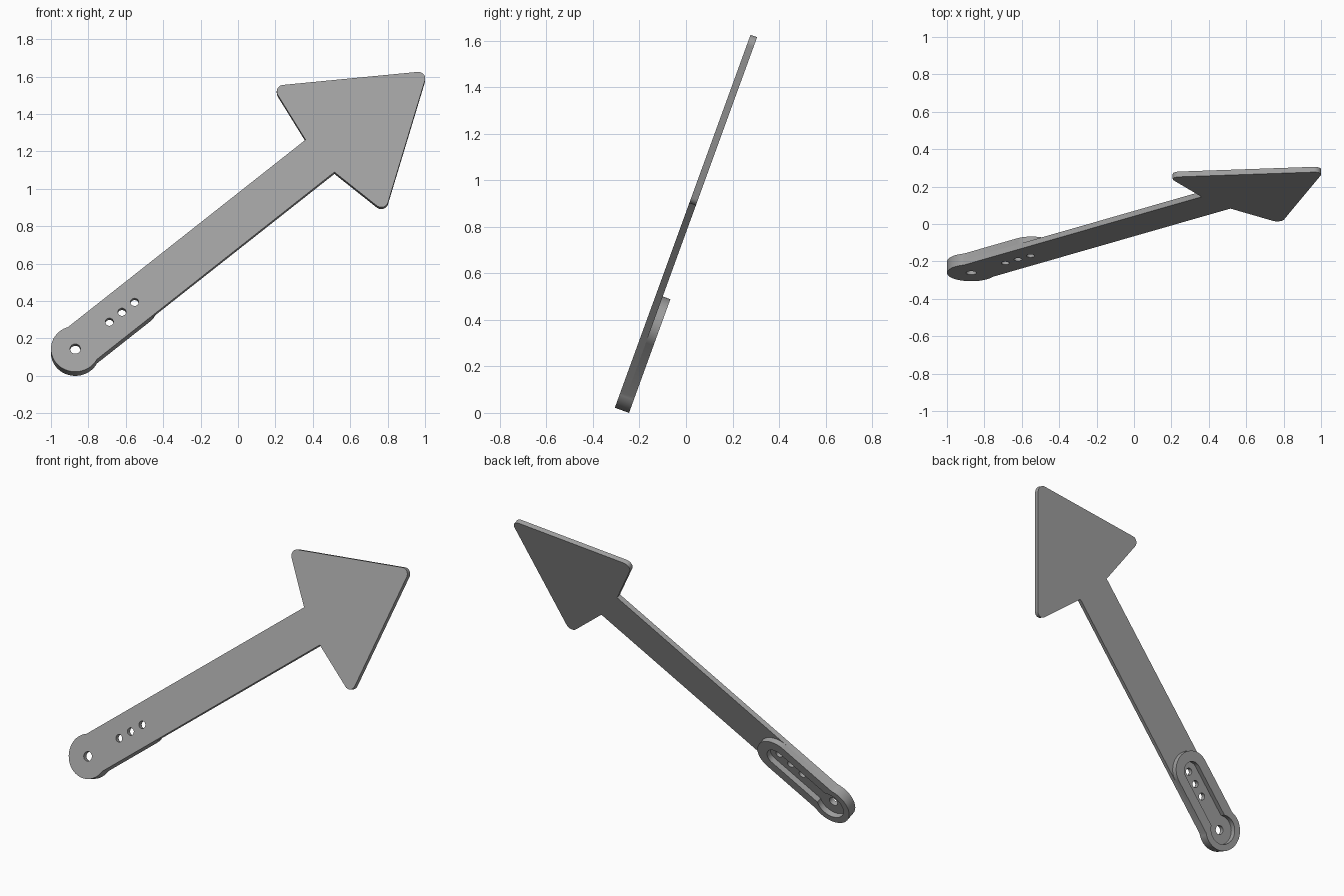
import bpy
from math import radians, degrees, asin, cos, sin
from mathutils import Matrix

cube = bpy.data.objects.get("Cube")
if cube:
    bpy.data.objects.remove(cube, do_unlink=True)

grey = bpy.data.materials.new("mid_grey")
grey.use_nodes = True
colour = (0.35, 0.35, 0.35, 1)
grey.diffuse_color = colour
grey.node_tree.nodes["Principled BSDF"].inputs["Base Color"].default_value = colour

# Local frame: x along the shaft, y across it, z out of the front face
PLACE = (Matrix.Translation((-0.87, -0.2615, 0.1445))
         @ Matrix.Rotation(radians(70), 4, "X")
         @ Matrix.Rotation(radians(40), 4, "Z"))


def arc(x, r, start, end, y=0.0, steps=24):
    angles = [radians(start + (end - start) * i / steps) for i in range(steps + 1)]
    return [(x + r * cos(t), y + r * sin(t)) for t in angles]


def hole(x, r):
    return arc(x, r, 0, 345, steps=23)


def keyhole(r_pivot, r_slot, x_end):
    """Round pivot end joined to a narrower round-ended slot."""
    a = degrees(asin(r_slot / r_pivot))
    return arc(0, r_pivot, a, 360 - a, steps=40) + arc(x_end, r_slot, -90, 90)


def sheet(name, outlines, front, back):
    """Flat part: the first outline is the edge, the others are openings."""
    curve = bpy.data.curves.new(name, "CURVE")
    curve.dimensions = "2D"
    curve.fill_mode = "BOTH"
    curve.extrude = (front - back) / 2
    for pts in outlines:
        spline = curve.splines.new("POLY")
        spline.points.add(len(pts) - 1)
        for p, (x, y) in zip(spline.points, pts):
            p.co = (x, y, 0, 1)
        spline.use_cyclic_u = True
    curve.materials.append(grey)
    obj = bpy.data.objects.new(name, curve)
    bpy.context.collection.objects.link(obj)
    obj.matrix_world = PLACE @ Matrix.Translation((0, 0, (front + back) / 2))
    bpy.ops.object.select_all(action="DESELECT")
    obj.select_set(True)
    bpy.context.view_layer.objects.active = obj
    bpy.ops.object.convert(target="MESH")
    bpy.ops.object.shade_smooth_by_angle(angle=radians(30))
    return obj


HALF, PIVOT = 0.12, 0.13
PLATE, DEPTH = -0.03, -0.065

# Arrow plate: round pivot end, straight shaft, head with rounded corners
a = degrees(asin(HALF / PIVOT))
neck, wing_x, wing_y, r = 1.708, 1.795, 0.406, 0.037
arrow = (arc(0, PIVOT, a, 360 - a, steps=40)
         + [(neck, -HALF)]
         + arc(wing_x, r, 189, 304, -wing_y, 10)
         + arc(2.394, r, -56, 56, 0, 10)
         + arc(wing_x, r, 56, 171, wing_y, 10)
         + [(neck, HALF)])
screw_holes = [hole(x, 0.022) for x in (0.238, 0.326, 0.414)]
sheet("arrow_plate", [arrow, hole(0, 0.028)] + screw_holes, 0, PLATE)

# Raised rim on the back around the keyhole-shaped pocket
sheet("mount_rim", [keyhole(PIVOT, HALF, 0.42), keyhole(0.09, 0.06, 0.414)],
      PLATE, DEPTH)
